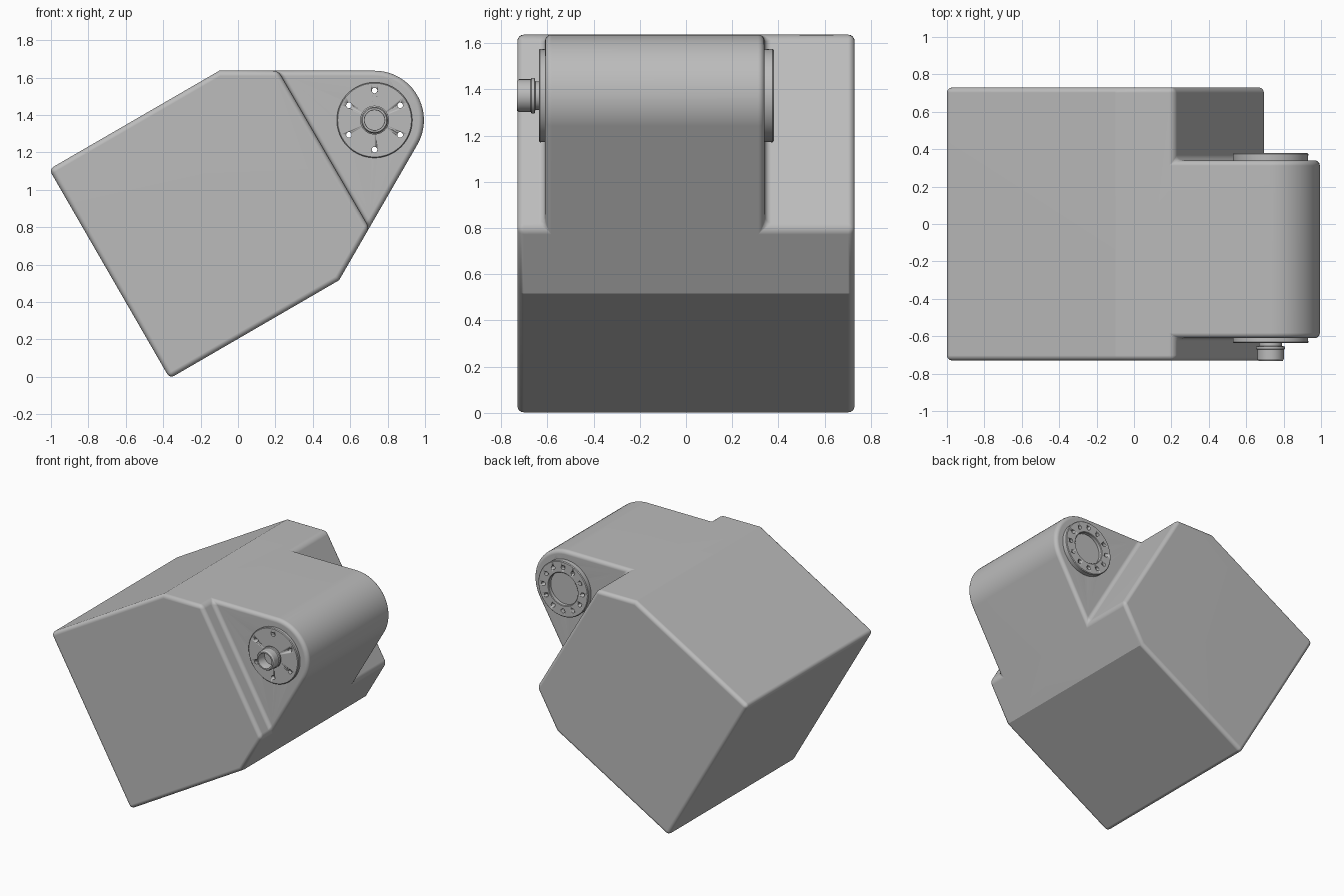
import bpy, bmesh
from math import radians, sin, cos, pi
from mathutils import Vector

if "Cube" in bpy.data.objects:
    bpy.data.objects.remove(bpy.data.objects["Cube"], do_unlink=True)

grey = bpy.data.materials.new("plain grey")
grey.use_nodes = True
grey.diffuse_color = (0.5, 0.5, 0.5, 1)
grey.node_tree.nodes["Principled BSDF"].inputs["Base Color"].default_value = (0.5, 0.5, 0.5, 1)

PX, PZ, R = 0.73, 1.373, 0.264          # pivot axis and arm radius
TOP = PZ + R


def finish(bm, name, angle=28):
    bmesh.ops.recalc_face_normals(bm, faces=bm.faces)
    mesh = bpy.data.meshes.new(name)
    bm.to_mesh(mesh)
    bm.free()
    ob = bpy.data.objects.new(name, mesh)
    bpy.context.collection.objects.link(ob)
    mesh.materials.append(grey)
    bpy.ops.object.select_all(action='DESELECT')
    ob.select_set(True)
    bpy.context.view_layer.objects.active = ob
    bpy.ops.object.shade_smooth_by_angle(angle=radians(angle))
    return ob


def lathe(name, profile, steps=64):
    """Revolve (radius, y) points about the pivot axis."""
    bm = bmesh.new()
    verts = [bm.verts.new((PX + r, y, PZ)) for r, y in profile]
    edges = [bm.edges.new(p) for p in zip(verts, verts[1:])]
    bmesh.ops.spin(bm, geom=verts + edges, cent=(PX, 0, PZ), axis=(0, 1, 0),
                   angle=2 * pi, steps=steps)
    bmesh.ops.remove_doubles(bm, verts=bm.verts, dist=0.0005)
    return finish(bm, name)


def drill(ob, count, ring, radius, y0, y1):
    """Cut a ring of bolt holes parallel to the pivot axis."""
    bm = bmesh.new()
    for i in range(count):
        a = pi / 2 + 2 * pi * i / count
        loop = [bm.verts.new((PX + ring * cos(a) + radius * cos(2 * pi * k / 16), y0,
                              PZ + ring * sin(a) + radius * sin(2 * pi * k / 16)))
                for k in range(16)]
        face = bm.faces.new(loop)
        ext = bmesh.ops.extrude_face_region(bm, geom=[face], use_keep_orig=True)
        bmesh.ops.translate(bm, vec=(0, y1 - y0, 0),
                            verts=[g for g in ext["geom"] if isinstance(g, bmesh.types.BMVert)])
    cutter = finish(bm, "bolt_hole_cutter")
    cutter.hide_render = True
    mod = ob.modifiers.new("bolt holes", 'BOOLEAN')
    mod.operation, mod.solver, mod.object = 'DIFFERENCE', 'EXACT', cutter
    bpy.context.view_layer.objects.active = ob
    bpy.ops.object.modifier_apply(modifier=mod.name)
    bpy.data.objects.remove(cutter, do_unlink=True)


# Housing: side profile swept across the width, with a rounded arm on the middle span
along = Vector((cos(radians(60)), sin(radians(60))))
low_tangent = Vector((PX + R * cos(radians(-30)), PZ + R * sin(radians(-30))))
low = low_tangent - along * 0.513
body = [(0.215, TOP), (-0.10, TOP), (-1.01, 1.11), (-0.365, -0.008),
        tuple(low_tangent - along * 0.836), tuple(low)]
arc = [(PX + R * cos(radians(a)), PZ + R * sin(radians(a))) for a in range(-30, 91, 5)]
levels = (-0.73, -0.61, 0.34, 0.73)

bm = bmesh.new()
rings = [[bm.verts.new((x, y, z)) for x, z in body] for y in levels]
bm.faces.new(rings[0])
bm.faces.new(rings[-1])
for s, (a, b) in enumerate(zip(rings, rings[1:])):
    for i in range(6):
        j = (i + 1) % 6
        if not (s == 1 and i == 5):
            bm.faces.new((a[i], a[j], b[j], b[i]))
arms = [[ring[5]] + [bm.verts.new((x, ring[0].co.y, z)) for x, z in arc] + [ring[0]]
        for ring in rings[1:3]]
for side in arms:
    bm.faces.new(side)
for i in range(len(arc) + 1):
    bm.faces.new((arms[0][i], arms[0][i + 1], arms[1][i + 1], arms[1][i]))
bmesh.ops.recalc_face_normals(bm, faces=bm.faces)
bmesh.ops.dissolve_limit(bm, angle_limit=radians(1), verts=bm.verts, edges=bm.edges)
hard = [e for e in bm.edges if e.calc_face_angle(0) > radians(40)]
bmesh.ops.bevel(bm, geom=hard, offset=0.028, offset_type='OFFSET', segments=4,
                profile=0.5, affect='EDGES', clamp_overlap=True)
housing = finish(bm, "housing")
drill(housing, 6, 0.158, 0.015, -1, 1)
weighted = housing.modifiers.new("flat face normals", 'WEIGHTED_NORMAL')
weighted.keep_sharp = True

# Front bearing flange with six bolt holes
front = lathe("front_flange", [(0, -0.60), (0.20, -0.60), (0.202, -0.632), (0.197, -0.637), (0, -0.637)])
drill(front, 6, 0.158, 0.015, -1, 0)

# Hollow stub shaft
lathe("stub_shaft", [(0, -0.62), (0.062, -0.62), (0.062, -0.652), (0.077, -0.655),
                     (0.077, -0.668), (0.071, -0.672), (0.071, -0.722), (0.065, -0.732),
                     (0.055, -0.732), (0.053, -0.728), (0.053, -0.66), (0, -0.66)])

# Rear flange with recessed centre and twelve bolt holes
rear = lathe("rear_flange", [(0, 0.33), (0.20, 0.33), (0.202, 0.375), (0.197, 0.38),
                             (0.122, 0.38), (0.118, 0.376), (0.118, 0.352), (0, 0.352)])
drill(rear, 12, 0.158, 0.015, 0, 1)
